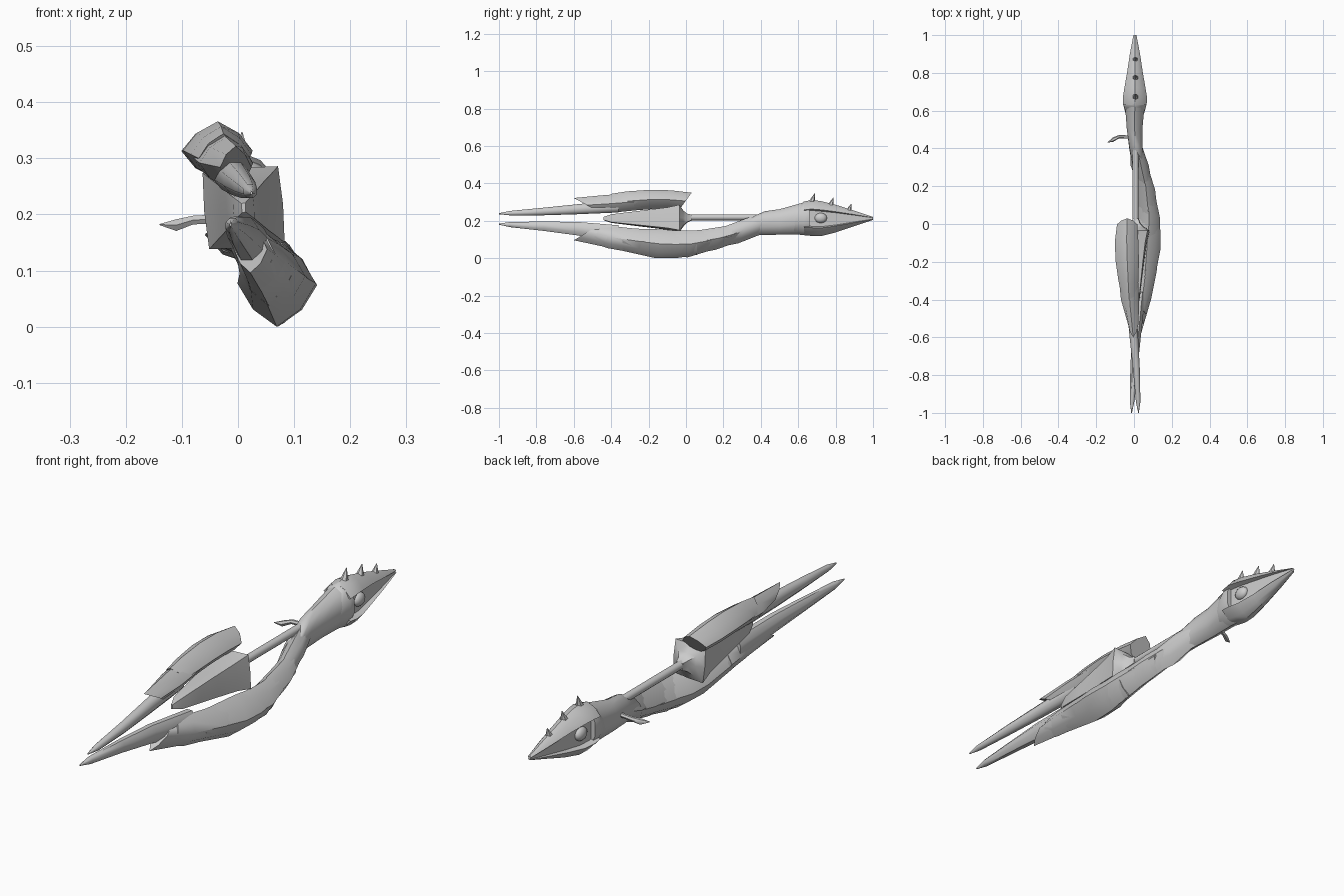
import bpy, bmesh, math
from mathutils import Vector

grey = bpy.data.materials.new("light_grey")
grey.diffuse_color = (0.6, 0.6, 0.6, 1)


def finish(name, bm, angle=50):
    bmesh.ops.recalc_face_normals(bm, faces=bm.faces)
    me = bpy.data.meshes.new(name)
    bm.to_mesh(me)
    bm.free()
    me.materials.append(grey)
    ob = bpy.data.objects.new(name, me)
    bpy.context.collection.objects.link(ob)
    bpy.context.view_layer.objects.active = ob
    ob.select_set(True)
    bpy.ops.object.shade_smooth_by_angle(angle=math.radians(angle))
    ob.select_set(False)
    return ob


def skin(name, loops_co, angle=50):
    """Bridge equal rings of points and cap both ends."""
    bm = bmesh.new()
    loops = [[bm.verts.new(co) for co in ring] for ring in loops_co]
    n = len(loops[0])
    for a, b in zip(loops, loops[1:]):
        for i in range(n):
            bm.faces.new((a[i], a[(i + 1) % n], b[(i + 1) % n], b[i]))
    bm.faces.new(loops[0])
    bm.faces.new(loops[-1])
    return finish(name, bm, angle)


def ngon(n, star=0.0, turn=0.0):
    """Unit cross-section, optionally with alternate points pushed out."""
    return [((1 + star * (-1) ** i) * math.cos(math.tau * i / n + turn),
             (1 + star * (-1) ** i) * math.sin(math.tau * i / n + turn)) for i in range(n)]


def loft(name, rings, profile, angle=50):
    """Skin rings of (y, x, z, half width, half height, shear along y)."""
    out = []
    for y, cx, cz, rx, rz, *sh in rings:
        s = sh[0] if sh else 0
        out.append([(cx + px * rx, y + s * pz, cz + pz * rz) for px, pz in profile])
    return skin(name, out, angle)


def spike(name, base, tip, r):
    base, tip = Vector(base), Vector(tip)
    d = tip - base
    bm = bmesh.new()
    bmesh.ops.create_cone(bm, cap_ends=True, segments=6, radius1=r, radius2=0.001, depth=d.length)
    bm.transform(d.to_track_quat('Z', 'Y').to_matrix().to_4x4())
    bmesh.ops.translate(bm, verts=bm.verts, vec=(base + tip) / 2)
    return finish(name, bm)


oct8 = ngon(8, turn=math.pi / 8)
ten = ngon(10, turn=math.pi / 2)
# Rounded diamond section with corners up, down, left and right
diamond = [(x / 1.08, z / 1.08) for x, z in ngon(8, 0.08)]

# Neck and back of the skull
loft("neck", [
    (0.30, 0.025, 0.160, 0.034, 0.050, 0.03),
    (0.40, 0.010, 0.187, 0.036, 0.064, 0.02),
    (0.50, 0.003, 0.194, 0.043, 0.068),
    (0.60, 0.004, 0.208, 0.052, 0.082),
    (0.64, 0.005, 0.214, 0.058, 0.086)], ten)
loft("skull", [
    (0.585, 0.004, 0.207, 0.050, 0.076, 0.02),
    (0.63, 0.005, 0.213, 0.064, 0.090),
    (0.66, 0.005, 0.215, 0.060, 0.093)], ten)

# Head: brow and jaw ridges with a recessed cheek between them
half = [(0, 1), (0.55, 0.85), (1, 0.50), (0.62, 0.42), (0.62, -0.46), (1, -0.54), (0.5, -0.9), (0, -1)]
beak = half + [(-x, z) for x, z in half[-2:0:-1]]
loft("head", [
    (0.63, 0.005, 0.214, 0.062, 0.088),
    (0.67, 0.005, 0.215, 0.064, 0.096),
    (0.72, 0.005, 0.212, 0.056, 0.094),
    (0.80, 0.005, 0.212, 0.042, 0.074),
    (0.90, 0.005, 0.213, 0.027, 0.041),
    (1.00, 0.005, 0.213, 0.008, 0.008)], beak, 35)

for side, label in ((-1, "left"), (1, "right")):
    bm = bmesh.new()
    bmesh.ops.create_uvsphere(bm, u_segments=12, v_segments=8, radius=1)
    bmesh.ops.scale(bm, verts=bm.verts, vec=(0.020, 0.034, 0.027))
    bmesh.ops.translate(bm, verts=bm.verts, vec=(0.005 + side * 0.034, 0.72, 0.215))
    finish(label + "_eye", bm)

# Crest spikes
for i, (y, z, h) in enumerate(((0.67, 0.29, 0.057), (0.77, 0.272, 0.052), (0.865, 0.24, 0.05))):
    spike(f"crest_spike_{i + 1}", (0.007, y, z), (0.007, y + 0.018, z + h), 0.02)

# Small side barb on the neck
barb = [(-0.02, 0.46, 0.193, 0.009), (-0.08, 0.462, 0.190, 0.009),
        (-0.11, 0.447, 0.181, 0.012), (-0.14, 0.432, 0.182, 0.001)]
skin("side_barb", [[(x, y + r * a, z + r * b) for a, b in ngon(6)] for x, y, z, r in barb])

# Lower arm: overlapping scales, each with a slightly raised edge
lower = [
    [(0.42, 0.010, 0.187, 0.030, 0.052), (0.31, 0.030, 0.150, 0.048, 0.070, 0.03),
     (0.18, 0.065, 0.110, 0.036, 0.050)],
    [(0.34, 0.026, 0.152, 0.036, 0.054, 0.03), (0.18, 0.062, 0.108, 0.050, 0.062, 0.02),
     (0.02, 0.080, 0.080, 0.050, 0.062)],
    [(0.24, 0.054, 0.116, 0.040, 0.050, 0.03), (0.03, 0.080, 0.077, 0.058, 0.072, 0.02),
     (-0.14, 0.074, 0.077, 0.060, 0.068)],
    [(0.06, 0.080, 0.080, 0.050, 0.062), (-0.05, 0.073, 0.074, 0.068, 0.073),
     (-0.14, 0.069, 0.077, 0.070, 0.077, 0.02), (-0.34, 0.052, 0.100, 0.048, 0.060)],
    [(-0.10, 0.070, 0.080, 0.064, 0.068), (-0.25, 0.062, 0.090, 0.058, 0.066),
     (-0.40, 0.046, 0.112, 0.044, 0.058, 0.02), (-0.48, 0.032, 0.130, 0.034, 0.046, 0.03)],
    [(-0.30, 0.052, 0.098, 0.050, 0.060), (-0.42, 0.042, 0.116, 0.042, 0.054, 0.02),
     (-0.53, 0.022, 0.138, 0.030, 0.042, 0.07)],
]
for i, rings in enumerate(lower):
    loft(f"lower_scale_{i + 1}", rings, diamond)

# Upper arm: two overlapping scales with slanted ends
loft("upper_front_scale", [
    (-0.002, -0.036, 0.306, 0.054, 0.044, 0.032),
    (-0.09, -0.039, 0.313, 0.062, 0.050, 0.01),
    (-0.19, -0.036, 0.314, 0.062, 0.052),
    (-0.29, -0.030, 0.307, 0.054, 0.050, -0.03),
    (-0.36, -0.026, 0.300, 0.044, 0.044, -0.04)], diamond)
loft("upper_rear_scale", [
    (-0.24, -0.033, 0.305, 0.052, 0.046),
    (-0.40, -0.021, 0.292, 0.048, 0.046, -0.03),
    (-0.53, -0.004, 0.284, 0.028, 0.038, -0.07)], diamond)

# Long rear blades
loft("upper_blade", [
    (-0.36, -0.018, 0.278, 0.030, 0.036),
    (-0.58, -0.002, 0.262, 0.025, 0.029),
    (-0.76, 0.012, 0.250, 0.020, 0.022),
    (-0.94, 0.022, 0.241, 0.013, 0.013),
    (-1.00, 0.024, 0.238, 0.002, 0.003)], oct8)
loft("lower_blade", [
    (-0.36, 0.034, 0.130, 0.030, 0.050),
    (-0.58, 0.014, 0.158, 0.026, 0.039),
    (-0.76, 0.000, 0.171, 0.021, 0.027),
    (-0.94, -0.010, 0.180, 0.013, 0.015),
    (-1.00, -0.013, 0.182, 0.002, 0.003)], oct8)

# Central flared body with four ridges, and its rod
loft("central_body", [
    (0.03, 0.009, 0.217, 0.018, 0.018),
    (0.005, 0.010, 0.214, 0.027, 0.028),
    (-0.015, 0.010, 0.212, 0.050, 0.050),
    (-0.035, 0.010, 0.212, 0.083, 0.084),
    (-0.10, 0.010, 0.212, 0.066, 0.068),
    (-0.20, 0.010, 0.212, 0.050, 0.054),
    (-0.30, 0.010, 0.212, 0.036, 0.040),
    (-0.40, 0.010, 0.212, 0.022, 0.026),
    (-0.44, 0.010, 0.212, 0.004, 0.010)], ngon(8, 0.15, math.radians(50)))
loft("rod", [(-0.02, 0.008, 0.219, 0.016, 0.016), (0.48, 0.008, 0.219, 0.016, 0.016)], ngon(12))
